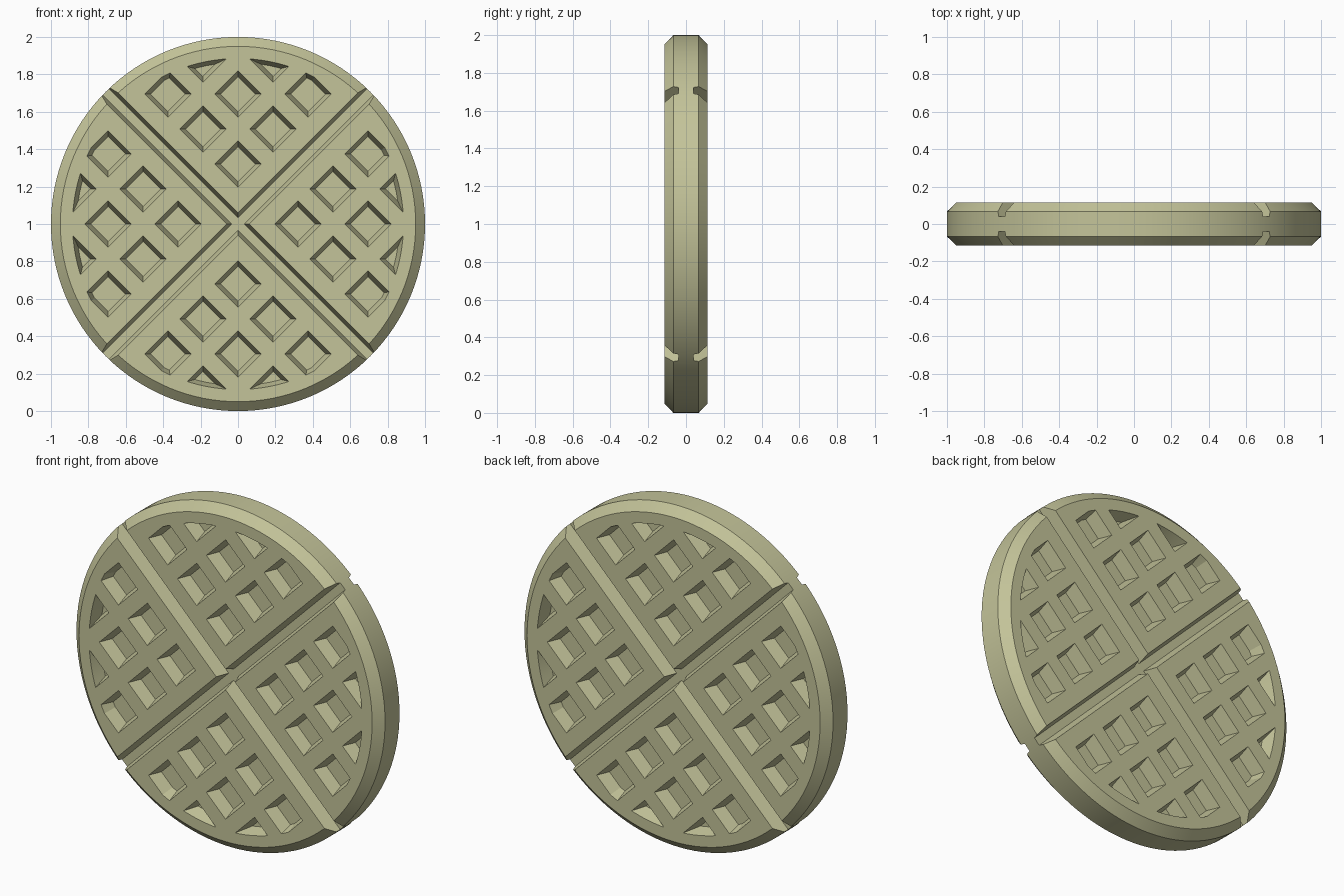
import bpy, bmesh, math

if "Cube" in bpy.data.objects:
    bpy.data.objects.remove(bpy.data.objects["Cube"])

FACE, FLOOR, OVER = 0.115, 0.04, 0.155   # face height, recess floor, cutter top (|y|)
R2 = math.sqrt(2)


def place(u, v, y):
    """Diagonal waffle axes (u, v) to world space."""
    return ((u - v) / R2, y, 1 + (u + v) / R2)


def loft(bm, rings):
    """Closed solid through rings of equal point count."""
    vs = [[bm.verts.new(p) for p in ring] for ring in rings]
    n = len(vs[0])
    for a, b in zip(vs, vs[1:]):
        for i in range(n):
            j = (i + 1) % n
            bm.faces.new((a[i], a[j], b[j], b[i]))
    bm.faces.new(vs[0][::-1])
    bm.faces.new(vs[-1])


def make(name, bm):
    bmesh.ops.recalc_face_normals(bm, faces=bm.faces)
    me = bpy.data.meshes.new(name)
    bm.to_mesh(me)
    bm.free()
    ob = bpy.data.objects.new(name, me)
    bpy.context.collection.objects.link(ob)
    return ob


def circle(r, y, n=128):
    return [(r * math.cos(2 * math.pi * i / n), y, 1 + r * math.sin(2 * math.pi * i / n))
            for i in range(n)]


def rect(u, v, hu, hv, y):
    return [place(u + a * hu, v + b * hv, y) for a, b in ((-1, -1), (1, -1), (1, 1), (-1, 1))]


def taper(floor_size, face_size):
    """Continue the wall slope up to the cutter top."""
    return floor_size + (face_size - floor_size) * (OVER - FLOOR) / (FACE - FLOOR)


def boolean(ob, cutter, operation):
    m = ob.modifiers.new("cut", 'BOOLEAN')
    m.operation, m.solver, m.object = operation, 'EXACT', cutter
    bpy.context.view_layer.objects.active = ob
    bpy.ops.object.modifier_apply(modifier=m.name)
    bpy.data.objects.remove(cutter, do_unlink=True)


# Chamfered disc
bm = bmesh.new()
loft(bm, [circle(0.95, -FACE), circle(1, -0.067), circle(1, 0.067), circle(0.95, FACE)])
waffle = make("waffle", bm)

# Square pockets in four quadrants on both faces
bm = bmesh.new()
for s in (-1, 1):
    for su in (-1, 1):
        for sv in (-1, 1):
            for i in range(3):
                for j in range(3):
                    if i + j < 4:
                        u, v = su * (0.226 + 0.265 * i), sv * (0.226 + 0.265 * j)
                        h = taper(0.066, 0.088)
                        loft(bm, [rect(u, v, 0.066, 0.066, s * FLOOR), rect(u, v, h, h, s * OVER)])
pockets = make("pocket_cutter", bm)

# Round limit that trims the outer pockets
bm = bmesh.new()
for s in (-1, 1):
    loft(bm, [circle(0.863 - 0.0029, s * 0.03), circle(taper(0.863, 0.885) + 0.0029, s * 0.165)])
boolean(pockets, make("pocket_limit", bm), 'INTERSECT')
boolean(waffle, pockets, 'DIFFERENCE')

# Diagonal dividing grooves on both faces
w = taper(0.023, 0.043)
for hu, hv in ((1, 0), (0, 1)):
    bm = bmesh.new()
    for s in (-1, 1):
        loft(bm, [rect(0, 0, 1.1 if hu else 0.023, 1.1 if hv else 0.023, s * FLOOR),
                  rect(0, 0, 1.1 if hu else w, 1.1 if hv else w, s * OVER)])
    boolean(waffle, make("groove_cutter", bm), 'DIFFERENCE')

# Baked colour and shading
mat = bpy.data.materials.new("batter")
mat.diffuse_color = (0.55, 0.55, 0.32, 1)
mat.use_nodes = True
mat.node_tree.nodes["Principled BSDF"].inputs["Base Color"].default_value = mat.diffuse_color
waffle.data.materials.clear()
waffle.data.materials.append(mat)
for p in waffle.data.polygons:
    p.material_index = 0
bpy.ops.object.select_all(action='DESELECT')
waffle.select_set(True)
bpy.context.view_layer.objects.active = waffle
bpy.ops.object.shade_smooth_by_angle(angle=math.radians(15))
